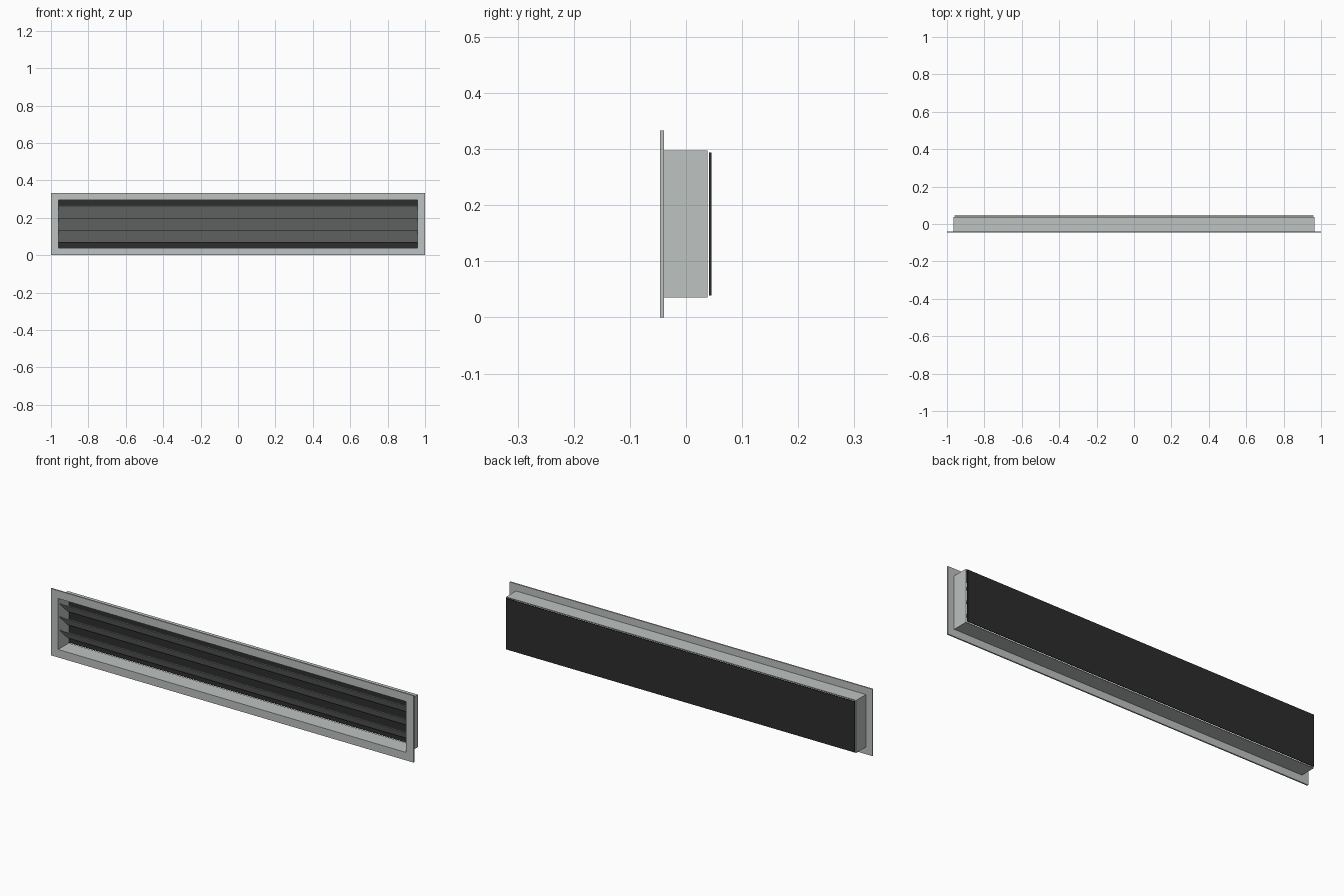
import bpy, bmesh, math

if "Cube" in bpy.data.objects:
    bpy.data.objects.remove(bpy.data.objects["Cube"])


def material(name, rgb):
    m = bpy.data.materials.new(name)
    m.diffuse_color = (*rgb, 1)
    m.use_nodes = True
    m.node_tree.nodes["Principled BSDF"].inputs["Base Color"].default_value = m.diffuse_color
    return m


metal = material("light_grey_metal", (0.51, 0.54, 0.53))
black = material("charcoal", (0.026, 0.026, 0.026))
MID = 0.1665            # height of the grille's centre line
OPEN_X, OPEN_Z = 0.96, 0.127   # half sizes of the opening


def finish(name, bm, mat):
    bmesh.ops.recalc_face_normals(bm, faces=bm.faces)
    mesh = bpy.data.meshes.new(name)
    bm.to_mesh(mesh)
    bm.free()
    mesh.materials.append(mat)
    ob = bpy.data.objects.new(name, mesh)
    bpy.context.collection.objects.link(ob)
    return ob


def ring(name, hx, hz, y0, y1, mat):
    """Rectangular frame around the opening, from y0 to y1."""
    bm = bmesh.new()
    loops = []
    for a, b, y in ((hx, hz, y0), (hx, hz, y1), (OPEN_X, OPEN_Z, y1), (OPEN_X, OPEN_Z, y0)):
        loops.append([bm.verts.new((sx * a, y, MID + sz * b))
                      for sx, sz in ((-1, -1), (1, -1), (1, 1), (-1, 1))])
    for i in range(4):
        p, q = loops[i], loops[(i + 1) % 4]
        for j in range(4):
            k = (j + 1) % 4
            bm.faces.new((p[j], p[k], q[k], q[j]))
    return finish(name, bm, mat)


def box(name, size, loc, mat, tilt=0):
    bm = bmesh.new()
    bmesh.ops.create_cube(bm, size=1)
    bmesh.ops.scale(bm, vec=size, verts=bm.verts)
    ob = finish(name, bm, mat)
    ob.location = loc
    ob.rotation_euler.x = tilt
    return ob


# Front flange and the duct collar behind it
ring("front_flange", 1.0, MID, -0.046, -0.039, metal)
ring("duct_collar", 0.965, 0.131, -0.039, 0.038, metal)

# Three louvres, front edge high and back edge low
for i in range(3):
    box("louvre_%d" % (i + 1), (2 * OPEN_X, 0.092, 0.003),
        (0, -0.002, MID + (i - 1) * 0.066), metal, -math.radians(44))

# Dark backing sheet, just clear of the collar
box("back_panel", (1.92, 0.004, 0.254), (0, 0.043, MID), black)
